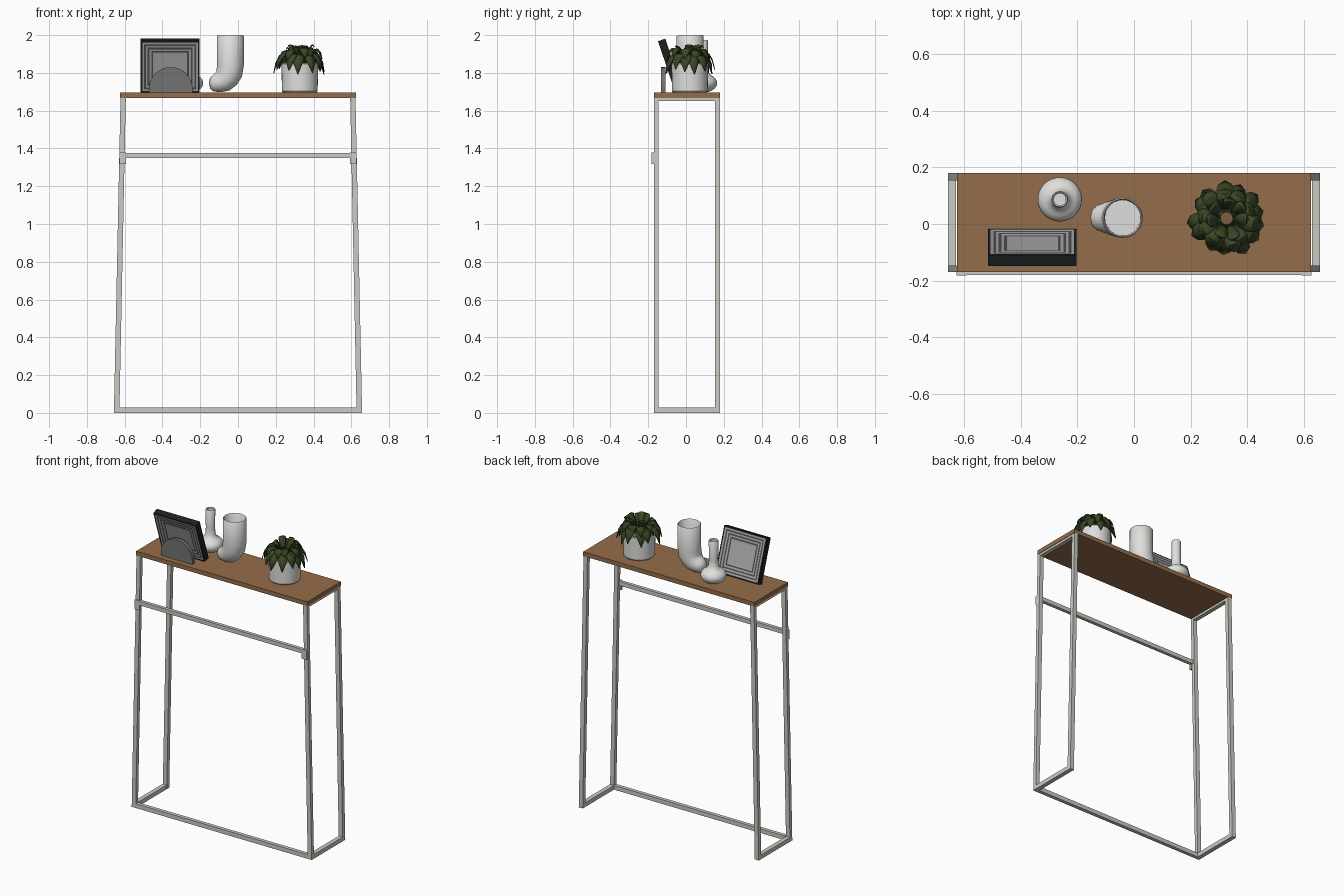
import bpy, bmesh, math, random
from mathutils import Matrix, Vector

cube = bpy.data.objects.get("Cube")
if cube:
    bpy.data.objects.remove(cube, do_unlink=True)
random.seed(4)


def material(name, r, g, b):
    m = bpy.data.materials.new(name)
    m.use_nodes = True
    m.diffuse_color = (r, g, b, 1)
    m.node_tree.nodes["Principled BSDF"].inputs["Base Color"].default_value = (r, g, b, 1)
    return m


wood = material("oak_wood", 0.30, 0.155, 0.07)
metal = material("pale_metal", 0.60, 0.60, 0.55)
ceramic = material("white_ceramic", 0.74, 0.74, 0.72)
green = material("leaf_green", 0.04, 0.065, 0.02)
soil_brown = material("soil_brown", 0.20, 0.11, 0.05)
black = material("frame_black", 0.012, 0.014, 0.015)
light_grey = material("light_grey", 0.40, 0.40, 0.40)
dark_grey = material("dark_grey", 0.08, 0.08, 0.08)
stand_grey = material("stand_grey", 0.17, 0.17, 0.17)


def finish(name, bm, mats, smooth=False):
    bmesh.ops.recalc_face_normals(bm, faces=bm.faces[:])
    me = bpy.data.meshes.new(name)
    bm.to_mesh(me)
    bm.free()
    for m in mats:
        me.materials.append(m)
    ob = bpy.data.objects.new(name, me)
    bpy.context.collection.objects.link(ob)
    if smooth:
        bpy.ops.object.select_all(action='DESELECT')
        ob.select_set(True)
        bpy.context.view_layer.objects.active = ob
        bpy.ops.object.shade_smooth_by_angle(angle=math.radians(40))
    return ob


def block(name, x, y, z, mat, top_x=None):
    """Box from three ranges; top_x moves the upper end for a leaning bar."""
    bm = bmesh.new()
    rings = []
    for xs, h in ((x, z[0]), (top_x or x, z[1])):
        rings.append([bm.verts.new((xs[i], y[j], h)) for i, j in ((0, 0), (1, 0), (1, 1), (0, 1))])
    for ring in rings:
        bm.faces.new(ring)
    bridge(bm, *rings)
    return finish(name, bm, [mat])


def bridge(bm, a, b):
    n = len(a)
    for i in range(n):
        bm.faces.new((a[i], a[(i + 1) % n], b[(i + 1) % n], b[i]))


def tube(name, y, rings, mat, sides=40):
    """Skin over circles given as (x, z, radius, tilt in degrees)."""
    bm = bmesh.new()
    last = None
    for x, z, r, tilt in rings:
        t = math.radians(tilt)
        ring = []
        for i in range(sides):
            a = math.tau * i / sides
            c = r * math.cos(a)
            ring.append(bm.verts.new((x + c * math.cos(t), y + r * math.sin(a), z - c * math.sin(t))))
        if last:
            bridge(bm, last, ring)
        last = ring
    bmesh.ops.remove_doubles(bm, verts=bm.verts[:], dist=0.00001)
    return finish(name, bm, [mat], True)


def lathe(name, x, y, profile, mat):
    return tube(name, y, [(x, z, r, 0) for r, z in profile], mat)


# Table top and metal frame
TOP = 1.695
block("table_top", (-0.625, 0.625), (-0.17, 0.18), (1.667, TOP), wood)
front_y, back_y = (-0.17, -0.146), (0.154, 0.18)
for s, side in ((-1, "right"), (1, "left")):
    low = sorted((s * 0.628, s * 0.657))
    high = sorted((s * 0.594, s * 0.622))
    for end, ys in (("front", front_y), ("back", back_y)):
        block(f"{side}_{end}_leg", low, ys, (0, 1.667), metal, high)
    block(f"{side}_floor_bar", low, (-0.146, 0.154), (0, 0.028), metal)
    block(f"{side}_top_bar", high, (-0.146, 0.154), (1.652, 1.667), metal)
    block(f"{side}_rail_bracket", sorted((s * 0.592, s * 0.627)), (-0.182, -0.168), (1.317, 1.379), metal)
block("front_floor_bar", (-0.63, 0.63), front_y, (0, 0.028), metal)
block("front_rail", (-0.6, 0.6), (-0.18, -0.158), (1.35, 1.377), metal)

# Bent tube vase: inner wall, rim, elbow, closed toe
tube("bent_vase", 0.022, [
    (-0.04, 1.80, 0, 0), (-0.04, 1.80, 0.062, 0), (-0.04, 1.995, 0.063, 0),
    (-0.04, 2.0, 0.067, 0), (-0.04, 1.995, 0.071, 0), (-0.04, 1.84, 0.071, 0),
    (-0.046, 1.80, 0.070, 16), (-0.06, 1.775, 0.066, 35), (-0.08, 1.757, 0.061, 55),
    (-0.105, 1.749, 0.053, 75), (-0.13, 1.746, 0.044, 90), (-0.147, 1.746, 0.030, 90),
    (-0.155, 1.746, 0, 90)], ceramic)

# Bottle vase: round bulb and slim open neck
bulb = [(0.078 * math.sin(a), 1.746 - 0.051 * math.cos(a))
        for a in (math.pi * i / 16 for i in range(14))]
lathe("bottle_vase", -0.262, 0.087,
      bulb + [(0.03, 1.81), (0.028, 1.85), (0.029, 1.97), (0.026, 1.975), (0.021, 1.97),
              (0.021, 1.83), (0, 1.83)], ceramic)

# Plant pot with soil
PX, PY = 0.327, 0.02
lathe("plant_pot", PX, PY, [(0, TOP), (0.088, TOP), (0.095, 1.703), (0.096, 1.848),
                            (0.092, 1.852), (0.087, 1.848), (0.086, 1.82), (0, 1.82)], ceramic)
lathe("soil", PX, PY, [(0, 1.815), (0.085, 1.815), (0.085, 1.838), (0, 1.842)], soil_brown)

# Leaves: arched, pointed blades in three whorls
bm = bmesh.new()
WIDTHS = (0.3, 0.65, 0.95, 1.0, 0.75, 0.05)


def leaf(angle, reach, arch, tip, width):
    p = [Vector((0.022, 0, 1.845)), Vector((reach * 0.8, 0, arch)), Vector((reach, 0, tip))]
    turn = Matrix.Translation((PX, PY, 0)) @ Matrix.Rotation(angle, 4, 'Z')
    last = None
    for i, w in enumerate(WIDTHS):
        t = i / (len(WIDTHS) - 1)
        mid = p[0] * (1 - t) ** 2 + p[1] * 2 * t * (1 - t) + p[2] * t * t
        half = width * w / 2
        row = [bm.verts.new(turn @ (mid + Vector((0, k * half, -0.2 * half * k * k)))) for k in (-1, 0, 1)]
        if last:
            for k in (0, 1):
                bm.faces.new((last[k], row[k], row[k + 1], last[k + 1]))
        last = row


for count, reach, arch, tip, width in ((13, 0.138, 1.975, 1.805, 0.062),
                                       (10, 0.118, 2.0, 1.86, 0.058),
                                       (7, 0.08, 1.985, 1.935, 0.045)):
    for i in range(count):
        leaf(math.tau * (i + random.uniform(-0.25, 0.25)) / count + reach * 9,
             reach * random.uniform(0.92, 1.05), arch + random.uniform(-0.015, 0.01),
             tip + random.uniform(-0.015, 0.02), width)
leaves = finish("plant_leaves", bm, [green], True)
thick = leaves.modifiers.new("thickness", 'SOLIDIFY')
thick.thickness = 0.004

# Tilted picture frame, stepped rings inset on both faces
W, D, H = 0.312, 0.041, 0.288
bm = bmesh.new()
bmesh.ops.create_cube(bm, size=1, matrix=Matrix.Translation((0, D / 2, H / 2)) @ Matrix.Diagonal((W, D, H, 1)))
for panel in [f for f in bm.faces if abs(f.normal.y) > 0.9]:
    bmesh.ops.inset_region(bm, faces=[panel], thickness=0.012, depth=0)
    for step in range(7):
        ring = bmesh.ops.inset_region(bm, faces=[panel], thickness=0.0135, depth=-0.001)["faces"]
        for f in ring:
            f.material_index = 1 + step % 2
    panel.material_index = 1
frame = finish("picture_frame", bm, [black, light_grey, dark_grey])
frame.location = (-0.359, -0.056, TOP)
frame.rotation_euler.x = math.radians(18.7)

# Half-round stand in front of the frame
bm = bmesh.new()
halves = []
for y in (-0.132, -0.108):
    arc = [(0.115 * math.cos(math.pi * i / 24), 0.022 + 0.113 * math.sin(math.pi * i / 24)) for i in range(25)]
    outline = [(-0.115, 0), (0.115, 0)] + arc
    halves.append([bm.verts.new((-0.356 + x, y, TOP + z)) for x, z in outline])
for ring in halves:
    bm.faces.new(ring)
bridge(bm, *halves)
finish("frame_stand", bm, [stand_grey], True)
